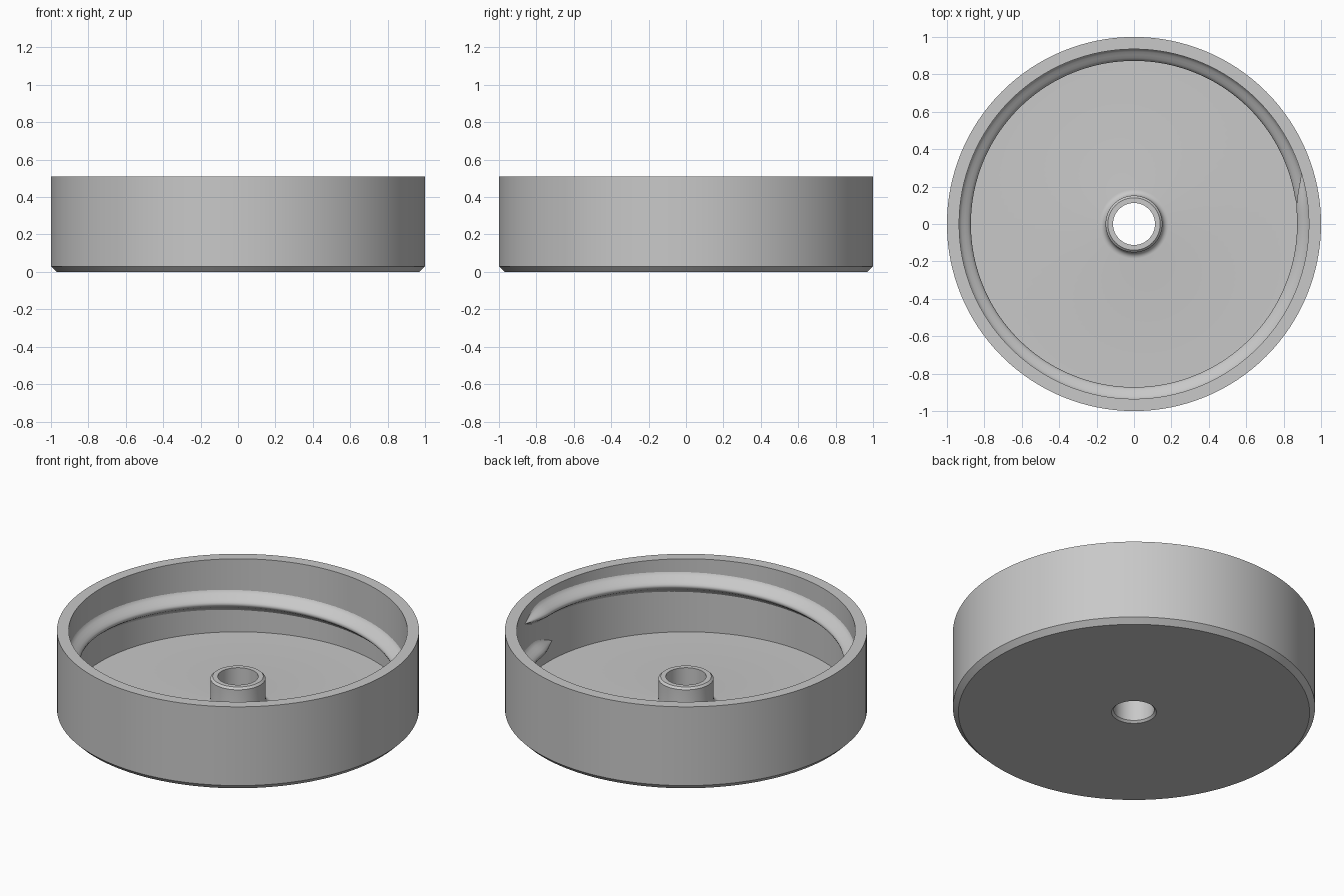
import bpy
import bmesh
from math import sin, cos, pi, radians

cube = bpy.data.objects.get("Cube")
if cube:
    bpy.data.objects.remove(cube, do_unlink=True)

SEGMENTS = 128
WALL_R = 0.935
FLOOR_Z = 0.065

grey = bpy.data.materials.new("mid_grey")
grey.use_nodes = True
grey.diffuse_color = (0.58, 0.58, 0.58, 1)
grey.node_tree.nodes["Principled BSDF"].inputs["Base Color"].default_value = grey.diffuse_color


def skin_rings(name, rings, closed, sharp_angle):
    """Join equal rings of points into a solid; open runs get end caps."""
    bm = bmesh.new()
    loops = [[bm.verts.new(p) for p in ring] for ring in rings]
    pairs = list(zip(loops, loops[1:]))
    if closed:
        pairs.append((loops[-1], loops[0]))
    else:
        bm.faces.new(loops[0])
        bm.faces.new(loops[-1])
    for a, b in pairs:
        for i in range(len(a)):
            j = (i + 1) % len(a)
            bm.faces.new((a[i], a[j], b[j], b[i]))
    bmesh.ops.recalc_face_normals(bm, faces=bm.faces)
    mesh = bpy.data.meshes.new(name)
    bm.to_mesh(mesh)
    bm.free()
    mesh.materials.append(grey)
    obj = bpy.data.objects.new(name, mesh)
    bpy.context.collection.objects.link(obj)
    bpy.ops.object.select_all(action='DESELECT')
    obj.select_set(True)
    bpy.context.view_layer.objects.active = obj
    bpy.ops.object.shade_smooth_by_angle(angle=radians(sharp_angle))
    return obj


def on_circle(r, z, angle):
    return (r * cos(angle), r * sin(angle), z)


# Lid body: outer wall, floor and bored hub as one turned profile
hub_r, fillet = 0.152, 0.033
fillet_arc = [(hub_r + fillet * (1 - sin(t)), FLOOR_Z + fillet * (1 - cos(t)))
              for t in (pi / 2 * i / 6 for i in range(7))]
profile = [(0.124, 0), (0.97, 0), (1, 0.03), (1, 0.51), (WALL_R, 0.51), (WALL_R, FLOOR_Z)]
profile += fillet_arc
profile += [(hub_r, 0.218), (0.14, 0.23), (0.112, 0.23), (0.112, 0.012)]
skin_rings("lid_body",
           [[on_circle(r, z, 2 * pi * i / SEGMENTS) for r, z in profile]
            for i in range(SEGMENTS)], True, 30)

# Screw thread: rounded rib rising around the inner wall, fading at both ends
START, END, FADE = -3, 377, 13
PITCH, START_Z, DEPTH, HALF = 0.22, 0.182, 0.065, 0.066
STEPS, ACROSS = 190, 12
rings = []
for i in range(STEPS + 1):
    deg = START + (END - START) * i / STEPS
    fade = min(1, (deg - START) / FADE, (END - deg) / FADE)
    fade = max(0.02, sin(fade * pi / 2))
    z = START_Z + PITCH * deg / 360
    ring = [on_circle(WALL_R + 0.02, z + s * HALF * fade, radians(deg)) for s in (1, -1)]
    for k in range(ACROSS + 1):
        t = 2 * k / ACROSS - 1
        bump = DEPTH * fade * (0.5 + 0.5 * cos(pi * t))
        ring.append(on_circle(WALL_R + 0.002 - bump, z + t * HALF * fade, radians(deg)))
    rings.append(ring)
skin_rings("screw_thread", rings, False, 45)
